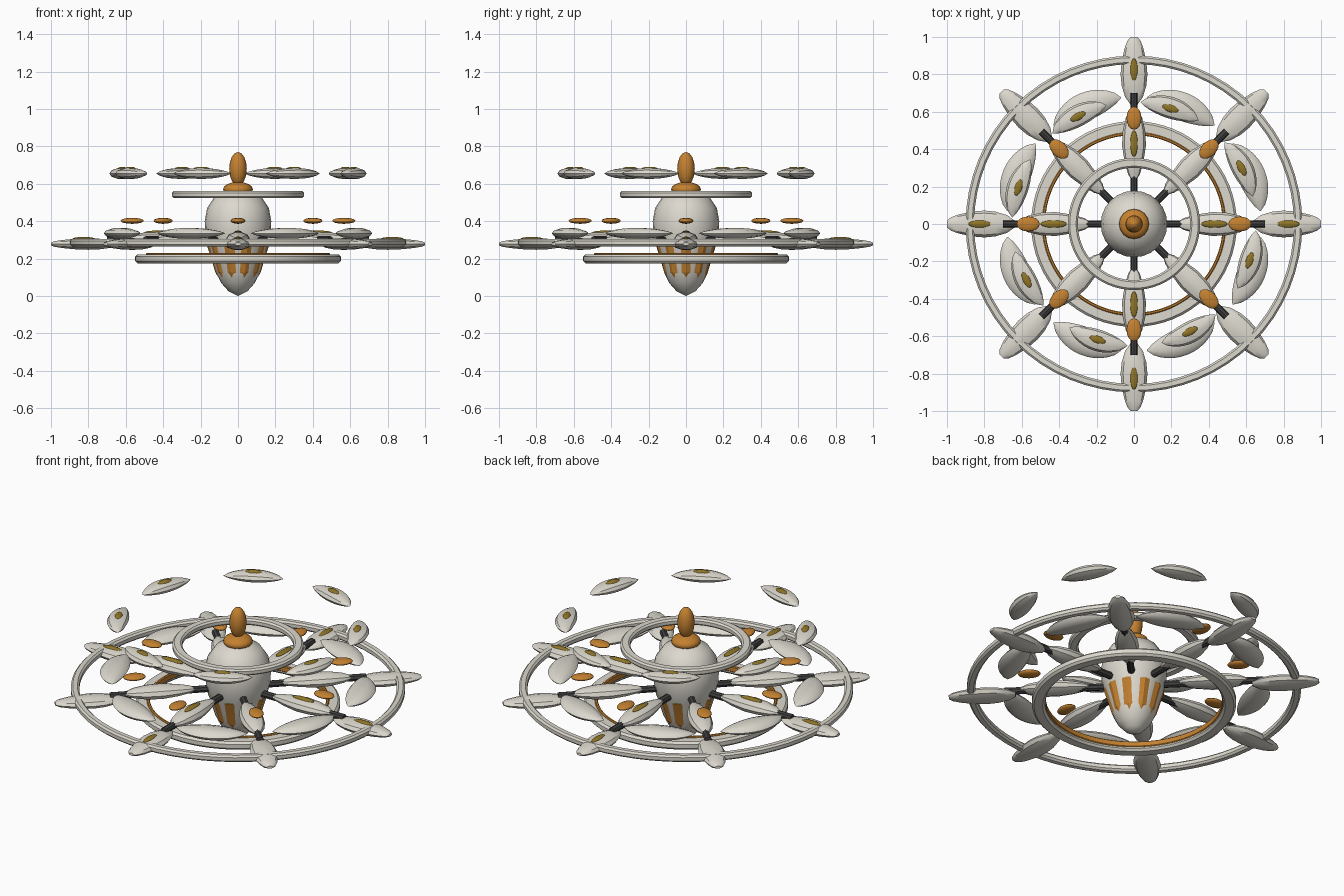
import bpy, bmesh
from math import sin, cos, pi, radians
from mathutils import Matrix, Vector

if "Cube" in bpy.data.objects:
    bpy.data.objects.remove(bpy.data.objects["Cube"])

PARTS = bpy.context.scene.collection


def material(name, rgb):
    m = bpy.data.materials.new(name)
    m.diffuse_color = (*rgb, 1)
    m.use_nodes = True
    m.node_tree.nodes["Principled BSDF"].inputs["Base Color"].default_value = m.diffuse_color
    return m


CREAM = material("cream", (0.72, 0.69, 0.62))
ORANGE = material("orange", (0.55, 0.22, 0.03))
GOLD = material("gold", (0.28, 0.18, 0.02))
DARK = material("dark", (0.05, 0.05, 0.05))


def loft(name, rings, mat, closed=False, smooth=True, matrix=None):
    """Skin a list of equally sized point rings; cap the ends or join them."""
    bm = bmesh.new()
    loops = [[bm.verts.new(p) for p in ring] for ring in rings]
    n = len(loops[0])
    pairs = list(zip(loops, loops[1:]))
    if closed:
        pairs.append((loops[-1], loops[0]))
    for a, b in pairs:
        for i in range(n):
            j = (i + 1) % n
            bm.faces.new((a[i], a[j], b[j], b[i]))
    if not closed:
        bm.faces.new(loops[0])
        bm.faces.new(loops[-1])
    bmesh.ops.remove_doubles(bm, verts=bm.verts, dist=1e-5)
    bmesh.ops.recalc_face_normals(bm, faces=bm.faces)
    mesh = bpy.data.meshes.new(name)
    bm.to_mesh(mesh)
    bm.free()
    mesh.materials.append(mat)
    ob = bpy.data.objects.new(name, mesh)
    PARTS.objects.link(ob)
    if matrix:
        ob.matrix_world = matrix
    if smooth:
        bpy.ops.object.select_all(action='DESELECT')
        ob.select_set(True)
        bpy.context.view_layer.objects.active = ob
        bpy.ops.object.shade_smooth_by_angle(angle=radians(35))
    return ob


def lathe(name, profile, mat, n=24, **kw):
    return loft(name, [[(r * cos(2 * pi * i / n), r * sin(2 * pi * i / n), z)
                        for i in range(n)] for r, z in profile], mat, **kw)


def ellipsoid(name, size, mat, matrix, n=16, m=8):
    prof = [(max(sin(pi * k / m), 1e-6), -cos(pi * k / m)) for k in range(m + 1)]
    return lathe(name, prof, mat, n, matrix=matrix @ Matrix.Diagonal((*size, 1)))


def hoop(name, inner, outer, z0, z1, mat):
    """Ring with a bevelled rectangular section."""
    b = min(outer - inner, z1 - z0) * 0.25
    prof = [(inner + b, z0), (outer - b, z0), (outer, z0 + b), (outer, z1 - b),
            (outer - b, z1), (inner + b, z1), (inner, z1 - b), (inner, z0 + b)]
    return lathe(name, prof, mat, 64, closed=True)


def petal(name, stations, z, height, mat, turn, n=10):
    """Flattened spindle along a radial arm; stations are (radius, half width)."""
    rings = [[(x, w * cos(2 * pi * i / n), z + w * height * sin(2 * pi * i / n))
              for i in range(n)] for x, w in stations]
    return loft(name, rings, mat, matrix=turn)


def leaf(name, radius, z, half_len, half_w, half_h, turn, steps=12, n=10):
    """Crescent that follows the circle round the centre, tapered at both ends."""
    rings = []
    for k in range(steps + 1):
        t = -1 + 2 * k / steps
        a = t * half_len / radius
        s = max(1 - t * t, 1e-5) ** 0.8
        ring = []
        for i in range(n):
            u = 2 * pi * i / n
            r = radius + half_w * s * cos(u)
            ring.append((r * cos(a), r * sin(a), z + half_h * s * sin(u)))
        rings.append(ring)
    return loft(name, rings, CREAM, matrix=turn)


# Central body with the orange band showing through
lathe("body", [(1e-6, 0), (.05, .025), (.09, .07), (.115, .12), (.138, .2), (.16, .27),
               (.175, .33), (.178, .4), (.165, .47), (.125, .53), (.06, .565), (1e-6, .57)], CREAM)
lathe("body_band", [(.105, .1), (.121, .125), (.143, .2), (.164, .265), (.15, .27)],
      ORANGE, 10, smooth=False)

# Finial on top
ellipsoid("finial_base", (.08, .08, .04), ORANGE, Matrix.Translation((0, 0, .57)))
ellipsoid("finial", (.047, .047, .09), ORANGE, Matrix.Translation((0, 0, .68)))

# Three hoops and the orange inlay
hoop("upper_hoop", .30, .353, .523, .561, CREAM)
hoop("lower_hoop", .48, .55, .175, .222, CREAM)
hoop("lower_hoop_inlay", .475, .492, .195, .229, ORANGE)
hoop("outer_hoop", .855, .9, .265, .305, CREAM)

# Eight arms: rod, inner petal, outer petal, floating bead
INNER = [(.23, .012), (.27, .033), (.33, .05), (.42, .064), (.5, .06), (.57, .043), (.62, .015)]
OUTER = [(.64, .02), (.68, .048), (.74, .066), (.8, .072), (.87, .066), (.94, .05), (.98, .035), (1.0, .018)]
for k in range(8):
    turn = Matrix.Rotation(k * pi / 4, 4, 'Z')
    along = turn @ Matrix.Rotation(pi / 2, 4, 'Y')
    lathe(f"arm_rod_{k}", [(.02, .12), (.02, .7)], DARK, 8,
          matrix=turn @ Matrix.Translation((0, 0, .3)) @ Matrix.Rotation(pi / 2, 4, 'Y'))
    petal(f"inner_petal_{k}", INNER, .305, .6, CREAM, turn)
    petal(f"outer_petal_{k}", OUTER, .278, .45, CREAM, turn)
    ellipsoid(f"bead_{k}", (.062, .04, .016), ORANGE, turn @ Matrix.Translation((.566, 0, .402)))
    # Gold inlays on the four main arms
    if k % 2 == 0:
        ellipsoid(f"inner_inlay_{k}", (.07, .02, .01), GOLD, turn @ Matrix.Translation((.43, 0, .34)))
        ellipsoid(f"outer_inlay_{k}", (.06, .02, .01), GOLD, turn @ Matrix.Translation((.825, 0, .306)))

# Two tiers of crescent leaves between the arms
for k in range(8):
    low = Matrix.Rotation(radians(22.5 + 45 * k), 4, 'Z')
    high = Matrix.Rotation(radians(27.5 + 45 * k), 4, 'Z')
    leaf(f"lower_leaf_{k}", .68, .335, .2, .075, .03, low)
    leaf(f"upper_leaf_{k}", .652, .655, .165, .058, .03, high)
    ellipsoid(f"leaf_inlay_{k}", (.02, .045, .01), GOLD, high @ Matrix.Translation((.648, 0, .681)))
